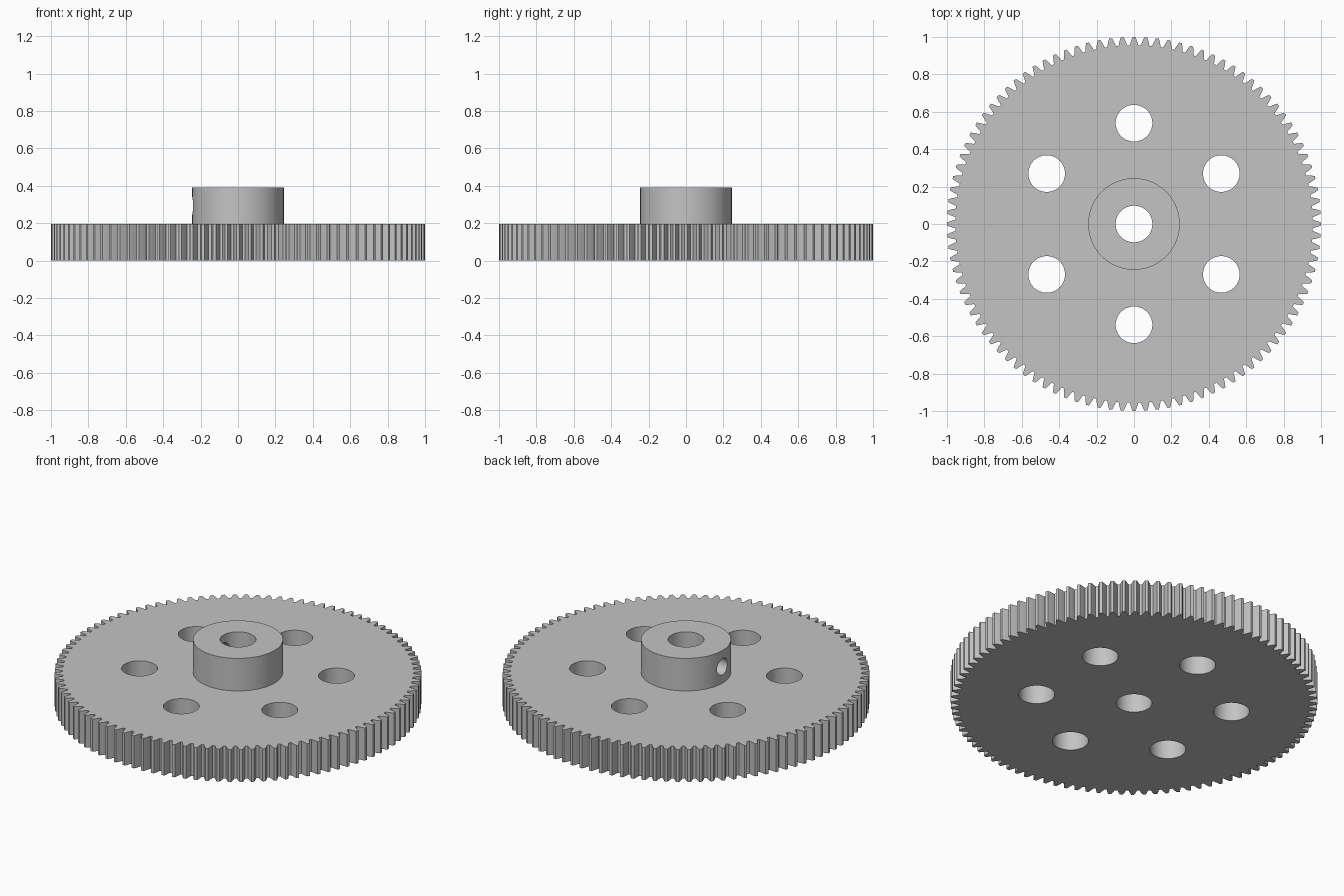
import bpy, bmesh
from math import pi, sin, cos, tan, acos, radians
from mathutils import Matrix

cube = bpy.data.objects.get("Cube")
if cube:
    bpy.data.objects.remove(cube)

# Gear proportions
TEETH = 100
TIP = 1.0
MODULE = 2 * TIP / (TEETH + 2)
PITCH = MODULE * TEETH / 2
ROOT = PITCH - 1.25 * MODULE
PRESSURE = radians(20)
BASE = PITCH * cos(PRESSURE)
DISC_H, HUB_H = 0.196, 0.392
HUB_R, HOLE_R, SCREW_R = 0.245, 0.098, 0.049
HOLE_CIRCLE = 0.539

steel = bpy.data.materials.new("grey_steel")
steel.use_nodes = True
grey = (0.55, 0.55, 0.55, 1)
steel.diffuse_color = grey
steel.node_tree.nodes["Principled BSDF"].inputs["Base Color"].default_value = grey


def add_object(name, bm):
    mesh = bpy.data.meshes.new(name)
    bmesh.ops.recalc_face_normals(bm, faces=bm.faces)
    bm.to_mesh(mesh)
    bm.free()
    obj = bpy.data.objects.new(name, mesh)
    bpy.context.collection.objects.link(obj)
    mesh.materials.append(steel)
    return obj


def cylinder(name, radius, z0, z1, x=0, y=0, turn=None, segments=96):
    bm = bmesh.new()
    place = Matrix.Translation((x, y, (z0 + z1) / 2))
    if turn:
        place = place @ turn
    bmesh.ops.create_cone(bm, cap_ends=True, segments=segments, radius1=radius,
                          radius2=radius, depth=z1 - z0, matrix=place)
    return add_object(name, bm)


def combine(target, tool, operation):
    mod = target.modifiers.new(tool.name, 'BOOLEAN')
    mod.operation = operation
    mod.solver = 'EXACT'
    mod.object = tool
    bpy.context.view_layer.objects.active = target
    bpy.ops.object.modifier_apply(modifier=mod.name)
    bpy.data.objects.remove(tool)


def involute(angle):
    return tan(angle) - angle


def half_tooth(r):
    return pi / (2 * TEETH) + involute(PRESSURE) - involute(acos(BASE / r))


# Toothed disc: involute flanks repeated around the rim
steps = 4
radii = [ROOT + (TIP - ROOT) * i / steps for i in range(steps + 1)]
flank = [(r, -half_tooth(r)) for r in radii]
tooth = flank + [(r, -a) for r, a in reversed(flank)]
bm = bmesh.new()
outline = []
for k in range(TEETH):
    for r, a in tooth:
        t = 2 * pi * k / TEETH + a
        outline.append(bm.verts.new((r * cos(t), r * sin(t), 0)))
base = bm.faces.new(outline)
top = bmesh.ops.extrude_face_region(bm, geom=[base], use_keep_orig=True)
bmesh.ops.translate(bm, vec=(0, 0, DISC_H),
                    verts=[v for v in top["geom"] if isinstance(v, bmesh.types.BMVert)])
gear = add_object("spur_gear", bm)

# Raised hub
combine(gear, cylinder("hub", HUB_R, DISC_H / 2, HUB_H), 'UNION')

# Shaft bore and ring of lightening holes
combine(gear, cylinder("bore", HOLE_R, -0.1, HUB_H + 0.1, segments=64), 'DIFFERENCE')
for k in range(6):
    t = pi / 2 + k * pi / 3
    hole = cylinder("lightening_hole", HOLE_R, -0.1, DISC_H + 0.1,
                    HOLE_CIRCLE * cos(t), HOLE_CIRCLE * sin(t), segments=64)
    combine(gear, hole, 'DIFFERENCE')

# Set screw hole through one side of the hub
mid = (DISC_H + HUB_H) / 2
screw = cylinder("screw_hole", SCREW_R, mid - 0.15, mid + 0.15, x=-0.17,
                 turn=Matrix.Rotation(pi / 2, 4, 'Y'), segments=48)
combine(gear, screw, 'DIFFERENCE')

# Smooth round walls, crisp edges
bpy.ops.object.select_all(action='DESELECT')
gear.select_set(True)
bpy.context.view_layer.objects.active = gear
bpy.ops.object.shade_smooth_by_angle(angle=radians(20))
